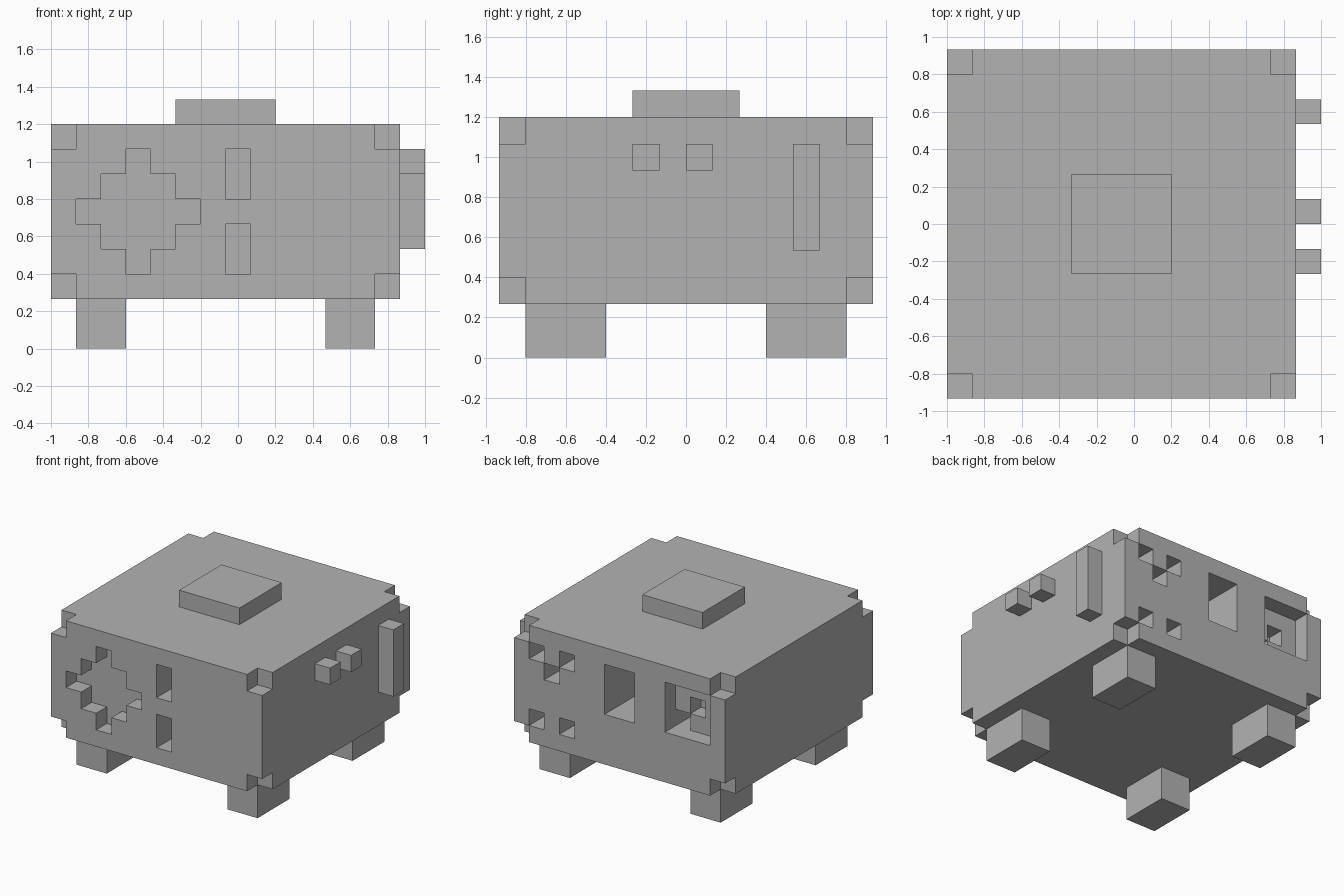
import bpy
import bmesh
from itertools import product
from mathutils import Vector

U = 2 / 15                                # side of one block
ORIGIN = Vector((-1, -7 * U, 0))

if "Cube" in bpy.data.objects:
    bpy.data.objects.remove(bpy.data.objects["Cube"])

grey = bpy.data.materials.new("plain_grey")
grey.use_nodes = True
grey.diffuse_color = (0.45, 0.45, 0.45, 1)
grey.node_tree.nodes["Principled BSDF"].inputs["Base Color"].default_value = grey.diffuse_color


def add_object(name, bm):
    mesh = bpy.data.meshes.new(name)
    bm.to_mesh(mesh)
    bm.free()
    mesh.materials.append(grey)
    bpy.context.collection.objects.link(bpy.data.objects.new(name, mesh))


def box(name, x, y, z):
    """Box from block ranges along each axis."""
    lo = Vector((x[0], y[0], z[0]))
    hi = Vector((x[1], y[1], z[1]))
    bm = bmesh.new()
    bmesh.ops.create_cube(bm, size=1)
    for v in bm.verts:
        v.co = ORIGIN + ((lo + hi) / 2 + v.co * (hi - lo)) * U
    add_object(name, bm)


def cells(x, y, z):
    return set(product(range(*x), range(*y), range(*z)))


# Solid body with the eight corner blocks removed
body = cells((0, 14), (0, 14), (2, 9))
body -= set(product((0, 13), (0, 13), (2, 8)))

# Front: stepped diamond recess and two slots
for step in range(3):
    body -= cells((1 + step, 6 - step), (0, 1), (5 - step, 6 + step))
for z in (3, 6):
    body -= cells((7, 8), (0, 2), (z, z + 2))


# Back: recesses measured inward from the back face and across from the left
def carve_back(a, z, depth):
    return cells((14 - a[1], 14 - a[0]), (14 - depth, 14), z)


for a, z in ((1, 7), (2, 6), (3, 7), (1, 3), (3, 3)):
    body -= carve_back((a, a + 1), (z, z + 1), 2)
body -= carve_back((6, 8), (5, 8), 3)
body -= carve_back((10, 13), (5, 8), 1)
body -= carve_back((11, 12), (6, 7), 2)
body -= carve_back((10, 11), (5, 6), 3)

# Skin the body: one quad for each exposed block side
bm = bmesh.new()
for cell in body:
    for axis, side in product(range(3), (0, 1)):
        near = list(cell)
        near[axis] += 2 * side - 1
        if tuple(near) in body:
            continue
        corners = []
        for p, q in ((0, 0), (1, 0), (1, 1), (0, 1)):
            c = Vector(cell)
            c[axis] += side
            c[(axis + 1) % 3] += p
            c[(axis + 2) % 3] += q
            corners.append(bm.verts.new(ORIGIN + c * U))
        bm.faces.new(corners if side else corners[::-1])
bmesh.ops.remove_doubles(bm, verts=bm.verts, dist=U / 100)
add_object("body", bm)

# Four feet
for side, x in (("right", 1), ("left", 11)):
    for end, y in (("front", 1), ("back", 10)):
        box(f"{end}_{side}_foot", (x, x + 2), (y, y + 3), (0, 2))

# Top plate, side buttons and side handle
box("top_plate", (5, 9), (5, 9), (9, 10))
for name, y in (("front_button", 5), ("rear_button", 7)):
    box(name, (14, 15), (y, y + 1), (7, 8))
box("side_handle", (14, 15), (11, 12), (4, 8))
